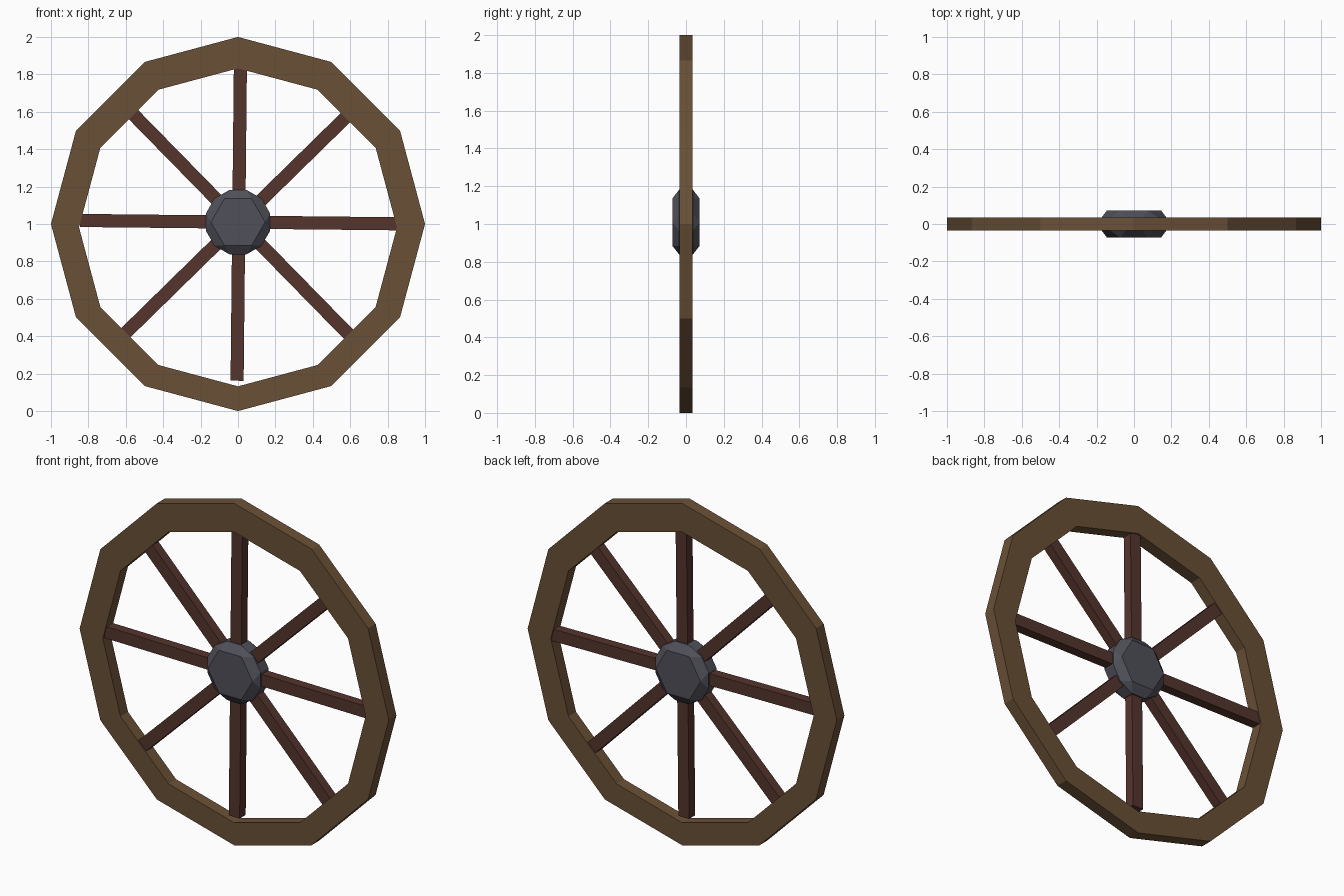
import bpy, bmesh
from math import sin, cos, pi, radians
from mathutils import Matrix

if "Cube" in bpy.data.objects:
    bpy.data.objects.remove(bpy.data.objects["Cube"])


def material(name, rgb):
    m = bpy.data.materials.new(name)
    m.use_nodes = True
    m.diffuse_color = (*rgb, 1)
    m.node_tree.nodes["Principled BSDF"].inputs["Base Color"].default_value = (*rgb, 1)
    return m


rim_wood = material("light brown wood", (0.144, 0.080, 0.037))
spoke_wood = material("red brown wood", (0.092, 0.035, 0.027))
iron = material("grey iron", (0.080, 0.080, 0.102))


def finish(name, bm, mat):
    bmesh.ops.recalc_face_normals(bm, faces=bm.faces)
    mesh = bpy.data.meshes.new(name)
    bm.to_mesh(mesh)
    bm.free()
    mesh.materials.append(mat)
    ob = bpy.data.objects.new(name, mesh)
    bpy.context.collection.objects.link(ob)
    return ob


def ring(bm, sides, radius, y, z, turn=0.0):
    angles = [2 * pi * i / sides + turn for i in range(sides)]
    return [bm.verts.new((radius * sin(a), y, z + radius * cos(a))) for a in angles]


# Rim: twelve-sided band, its opening set slightly low
bm = bmesh.new()
half = 0.035
loops = [ring(bm, 12, r, y, z) for r, y, z in
         ((1, -half, 1), (1, half, 1), (0.85, half, 0.982), (0.85, -half, 0.982))]
for a, b in zip(loops, loops[1:] + loops[:1]):
    for i in range(12):
        j = (i + 1) % 12
        bm.faces.new((a[i], a[j], b[j], b[i]))
finish("rim", bm, rim_wood)

# Spokes: eight square bars, turned slightly clockwise
inner, outer = 0.1, 0.848
for i in range(8):
    bm = bmesh.new()
    place = (Matrix.Translation((0.004, 0, 1.01))
             @ Matrix.Rotation(i * pi / 4 + radians(0.6), 4, "Y")
             @ Matrix.Translation((0, 0, (inner + outer) / 2))
             @ Matrix.Diagonal((0.07, 0.056, outer - inner, 1)))
    bmesh.ops.create_cube(bm, size=1, matrix=place)
    finish(f"spoke_{i + 1}", bm, spoke_wood)

# Hub: faceted block with a flat six-sided face front and back
bm = bmesh.new()
for side in (-1, 1):
    ring(bm, 6, 0.145, side * 0.072, 1.01, pi / 6)
    ring(bm, 12, 0.178, side * 0.036, 1.01, pi / 12)
bmesh.ops.convex_hull(bm, input=bm.verts)
bmesh.ops.dissolve_limit(bm, angle_limit=0.02, verts=bm.verts, edges=bm.edges)
finish("hub", bm, iron)
